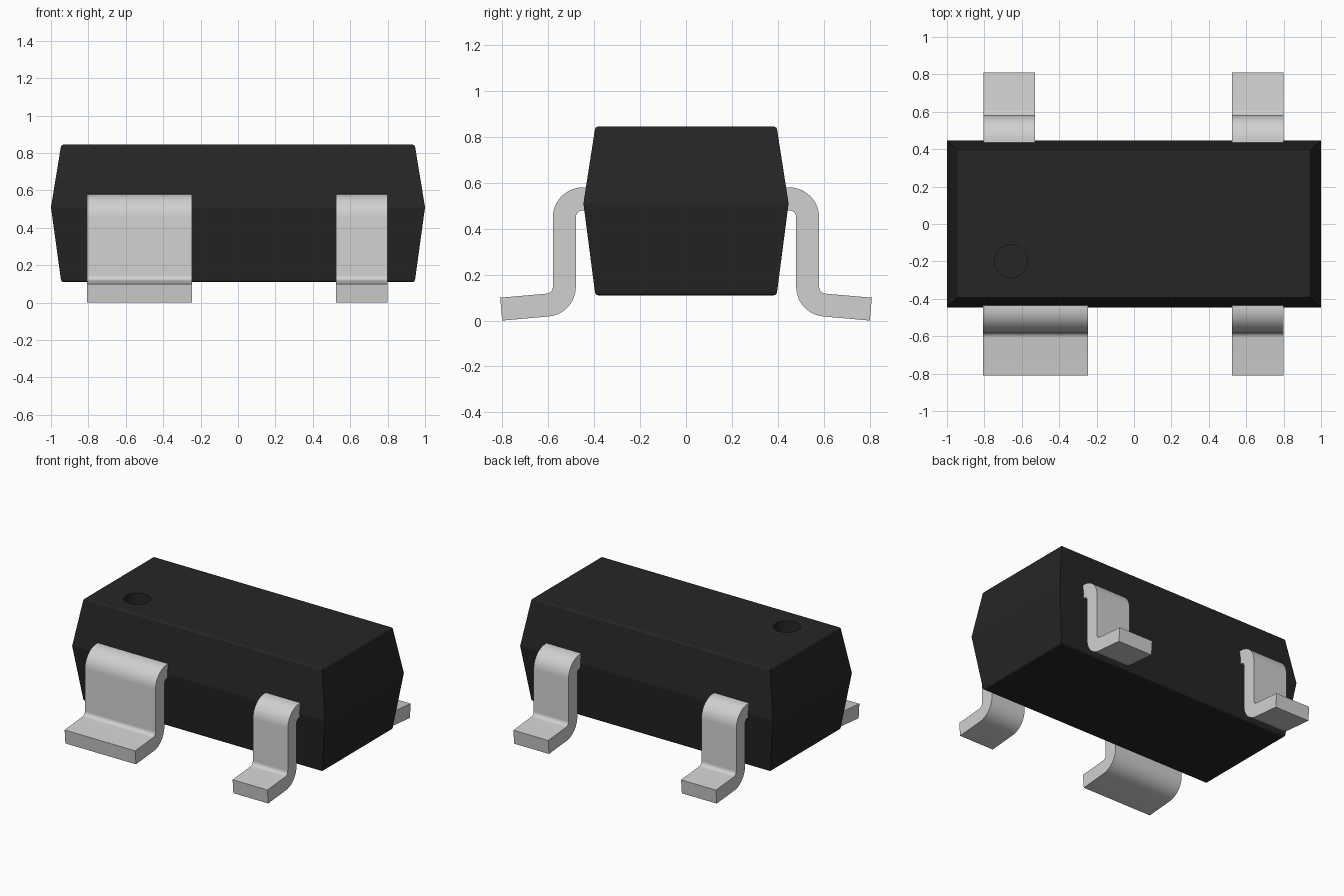
import bpy, bmesh, math
from mathutils import Vector

if "Cube" in bpy.data.objects:
    bpy.data.objects.remove(bpy.data.objects["Cube"])


def material(name, r, g, b):
    mat = bpy.data.materials.new(name)
    mat.use_nodes = True
    mat.diffuse_color = (r, g, b, 1)
    mat.node_tree.nodes["Principled BSDF"].inputs["Base Color"].default_value = (r, g, b, 1)
    return mat


BLACK = material("black_plastic", 0.019, 0.019, 0.019)
SILVER = material("silver_metal", 0.63, 0.63, 0.62)


def finish(name, bm, mat):
    bmesh.ops.recalc_face_normals(bm, faces=bm.faces)
    mesh = bpy.data.meshes.new(name)
    bm.to_mesh(mesh)
    bm.free()
    mesh.materials.append(mat)
    obj = bpy.data.objects.new(name, mesh)
    bpy.context.collection.objects.link(obj)
    return obj


def smooth(obj):
    bpy.ops.object.select_all(action="DESELECT")
    obj.select_set(True)
    bpy.context.view_layer.objects.active = obj
    bpy.ops.object.shade_smooth_by_angle(angle=math.radians(30))


# Body: three stacked rectangles, widest at the parting line
bm = bmesh.new()
rings = []
for hx, hy, z in ((0.945, 0.395, 0.11), (1.0, 0.447, 0.51), (0.945, 0.395, 0.845)):
    rings.append([bm.verts.new((sx * hx, sy * hy, z))
                  for sx, sy in ((-1, -1), (1, -1), (1, 1), (-1, 1))])
for low, high in zip(rings, rings[1:]):
    for i in range(4):
        j = (i + 1) % 4
        bm.faces.new((low[i], low[j], high[j], high[i]))
bm.faces.new(rings[0][::-1])
bm.faces.new(rings[-1])
# Slightly rounded rims at top and bottom
rims = [e for e in bm.edges if abs(e.verts[0].co.z - e.verts[1].co.z) < 1e-4
        and abs(e.verts[0].co.z - 0.51) > 0.1]
bmesh.ops.bevel(bm, geom=rims, offset=0.012, segments=3, profile=0.5, affect="EDGES")
body = finish("body", bm, BLACK)

# Round pin-one marker sunk into the top
bm = bmesh.new()
bmesh.ops.create_cone(bm, cap_ends=True, segments=48, radius1=0.088, radius2=0.088, depth=0.2)
bmesh.ops.translate(bm, verts=bm.verts, vec=(-0.658, -0.2, 0.845))
cutter = finish("marker_cutter", bm, BLACK)
cutter.hide_render = True
cutter.hide_set(True)
cut = body.modifiers.new("marker_recess", "BOOLEAN")
cut.operation = "DIFFERENCE"
cut.solver = "EXACT"
cut.object = cutter


# Leads: gull-wing centre line offset to both sides, extruded along x
def arc(cy, cz, radius, start, end, steps=10):
    result = []
    for i in range(steps + 1):
        a = math.radians(start + (end - start) * i / steps)
        result.append(Vector((cy + radius * math.cos(a), cz + radius * math.sin(a))))
    return result


BEND, HALF = 0.08, 0.05
path = [Vector((0.38, 0.53))] + arc(0.45, 0.45, BEND, 90, 0)
path += arc(0.61, 0.147, BEND, 180, 265)
slope = math.radians(-5)
path.append(path[-1] + 0.203 * Vector((math.cos(slope), math.sin(slope))))


def tangent(i):
    # Straight ends use their own direction; bends use the averaged one
    before = path[i] - path[max(i - 1, 0)]
    after = path[min(i + 1, len(path) - 1)] - path[i]
    return (before.normalized() + after.normalized()).normalized()


upper, lower = [], []
for i, p in enumerate(path):
    t = tangent(i)
    normal = Vector((-t.y, t.x))
    upper.append(p + normal * HALF)
    lower.append(p - normal * HALF)


def lead(name, x0, x1, side):
    bm = bmesh.new()
    grid = [[bm.verts.new((x, side * p.x, p.y)) for p in line]
            for x in (x0, x1) for line in (upper, lower)]
    lu, ll, ru, rl = grid
    for i in range(len(path) - 1):
        for a, b in ((lu, ru), (rl, ll), (ll, lu), (ru, rl)):
            bm.faces.new((a[i], a[i + 1], b[i + 1], b[i]))
    for i in (0, -1):
        bm.faces.new((lu[i], ru[i], rl[i], ll[i]))
    smooth(finish(name, bm, SILVER))


lead("wide_front_lead", -0.806, -0.247, -1)
lead("front_left_lead", 0.524, 0.8, -1)
lead("back_right_lead", -0.804, -0.528, 1)
lead("back_left_lead", 0.524, 0.8, 1)
